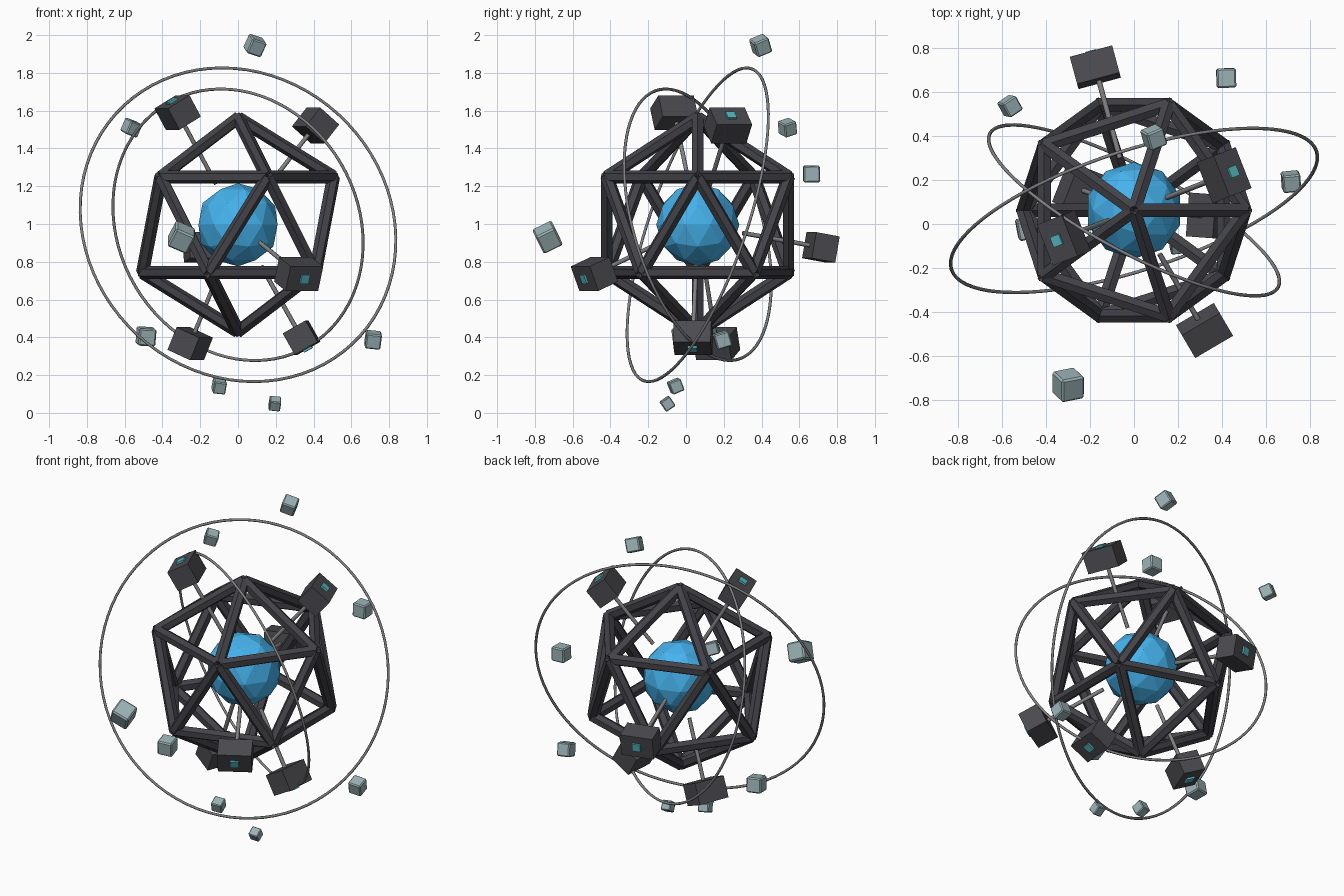
import bpy, bmesh
from mathutils import Vector, Matrix, Euler

if "Cube" in bpy.data.objects:
    bpy.data.objects.remove(bpy.data.objects["Cube"])

C = Vector((0, 0.062, 0.996))


def mat(name, rgb):
    m = bpy.data.materials.new(name)
    m.diffuse_color = (*rgb, 1)
    m.use_nodes = True
    m.node_tree.nodes["Principled BSDF"].inputs["Base Color"].default_value = m.diffuse_color
    return m


DARK = mat("dark_frame", (0.055, 0.055, 0.065))
BOX = mat("dark_box", (0.07, 0.07, 0.08))
ROD = mat("metal_grey", (0.22, 0.22, 0.23))
BLUE = mat("core_blue", (0.06, 0.45, 0.85))
CYAN = mat("tab_cyan", (0.1, 0.5, 0.55))
PALE = mat("pale_cube", (0.33, 0.45, 0.47))


def finish(bm, name, material):
    me = bpy.data.meshes.new(name)
    bm.to_mesh(me)
    bm.free()
    ob = bpy.data.objects.new(name, me)
    bpy.context.collection.objects.link(ob)
    me.materials.append(material)
    return ob


def frame(origin, direction):
    return Matrix.Translation(origin) @ direction.to_track_quat('Z', 'Y').to_matrix().to_4x4()


def add_rod(bm, a, b, r, sides):
    bmesh.ops.create_cone(bm, cap_ends=True, segments=sides, radius1=r, radius2=r,
                          depth=(b - a).length, matrix=frame((a + b) / 2, b - a))


def add_box(bm, matrix, size):
    bmesh.ops.create_cube(bm, size=1, matrix=matrix @ Matrix.Diagonal((*size, 1)))


# faceted core
bm = bmesh.new()
bmesh.ops.create_icosphere(bm, subdivisions=2, radius=0.22, matrix=Matrix.Translation(C))
finish(bm, "core", BLUE)

# icosahedral cage: one bar per edge
ico = bmesh.new()
bmesh.ops.create_icosphere(ico, subdivisions=1, radius=0.565, matrix=Matrix.Translation(C))
bm = bmesh.new()
for e in ico.edges:
    add_rod(bm, e.verts[0].co.copy(), e.verts[1].co.copy(), 0.035, 6)
ico.free()
finish(bm, "cage", DARK)

# radial pods: rod, box and glowing tab
pods = [(-.32, -.125, .595), (.41, .16, .525), (.32, -.545, -.26),
        (.335, -.025, -.595), (-.255, .10, -.635), (-.177, .655, -.12)]
for i, p in enumerate(pods, 1):
    d = Vector(p).normalized()
    bm = bmesh.new()
    add_rod(bm, C + d * 0.25, C + d * 0.64, 0.012, 8)
    rod = finish(bm, f"pod_rod_{i}", ROD)
    rod.data.shade_smooth()
    rod.data.set_sharp_from_angle(angle=0.9)
    bm = bmesh.new()
    add_box(bm, frame(C + d * 0.686, d), (0.2, 0.14, 0.13))
    finish(bm, f"pod_box_{i}", BOX)
    bm = bmesh.new()
    add_box(bm, frame(C + d * 0.752, d), (0.05, 0.05, 0.02))
    finish(bm, f"pod_tab_{i}", CYAN)

# tilted orbit rings
for name, major, n in (("outer_ring", 0.874, (-.293, .904, -.312)),
                       ("inner_ring", 0.744, (.455, .852, .258))):
    bpy.ops.mesh.primitive_torus_add(major_radius=major, minor_radius=0.008,
                                     major_segments=80, minor_segments=8)
    ring = bpy.context.object
    ring.name = name
    ring.matrix_world = frame(C, Vector(n))
    ring.data.materials.append(ROD)
    bpy.ops.object.shade_smooth()

# floating bevelled cubes: position, size, rotation
cubes = [((.09, .395, 1.945), .085, (.4, .3, .4)),
         ((-.565, .537, 1.51), .075, (.3, .3, .6)),
         ((-.30, -.733, .93), .113, (.5, .4, .2)),
         ((-.487, -.02, .405), .092, (.15, .05, .2)),
         ((.715, .193, .387), .082, (.3, .1, .1)),
         ((-.10, -.055, .142), .067, (.4, .1, .2)),
         ((.195, -.098, .049), .060, (.6, .1, .1)),
         ((.42, .665, 1.265), .088, (.02, .03, .03))]
for i, (pos, size, rot) in enumerate(cubes, 1):
    bm = bmesh.new()
    add_box(bm, Matrix.Translation(pos) @ Euler(rot).to_matrix().to_4x4(), (size,) * 3)
    bmesh.ops.bevel(bm, geom=bm.edges[:], offset=size * 0.08, segments=1,
                    affect='EDGES', profile=0.5)
    finish(bm, f"floating_cube_{i}", PALE)
